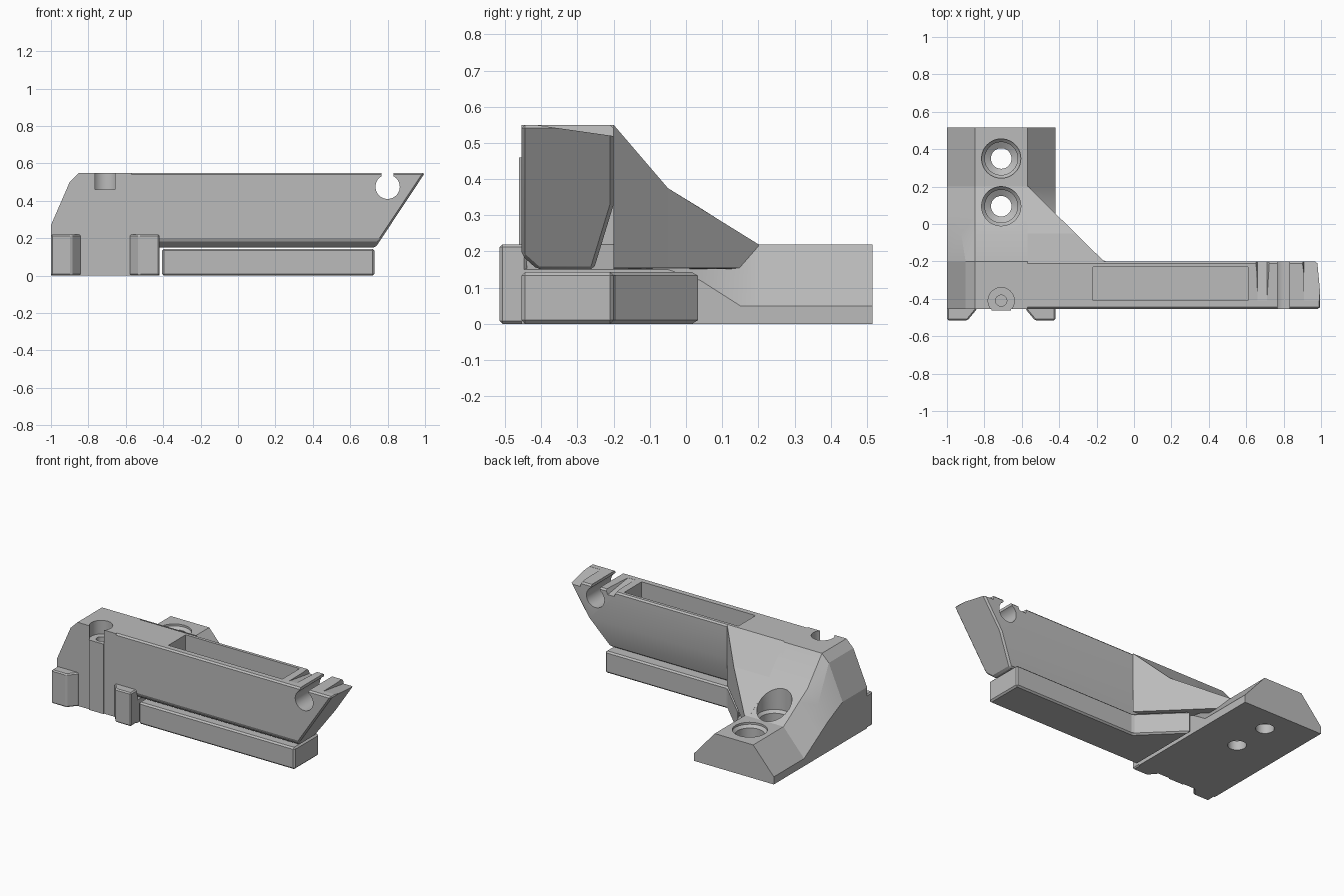
import bpy, bmesh, math
from mathutils import Vector

if "Cube" in bpy.data.objects:
    bpy.data.objects.remove(bpy.data.objects["Cube"])

grey = bpy.data.materials.new("plain_grey")
grey.use_nodes = True
GREY = (0.5, 0.5, 0.5, 1)
grey.diffuse_color = GREY
grey.node_tree.nodes["Principled BSDF"].inputs["Base Color"].default_value = GREY


def loft(name, sections, bevel=0.0):
    """Skin a closed solid through matching loops of points."""
    bm = bmesh.new()
    rings = [[bm.verts.new(p) for p in s] for s in sections]
    for a, b in zip(rings, rings[1:]):
        n = len(a)
        for i in range(n):
            j = (i + 1) % n
            bm.faces.new((a[i], a[j], b[j], b[i]))
    bm.faces.new(rings[0])
    bm.faces.new(rings[-1])
    bmesh.ops.remove_doubles(bm, verts=bm.verts[:], dist=0.0005)
    bmesh.ops.dissolve_degenerate(bm, edges=bm.edges[:], dist=0.0005)
    bmesh.ops.recalc_face_normals(bm, faces=bm.faces[:])
    mesh = bpy.data.meshes.new(name)
    bm.to_mesh(mesh)
    bm.free()
    ob = bpy.data.objects.new(name, mesh)
    bpy.context.scene.collection.objects.link(ob)
    mesh.materials.append(grey)
    if bevel:
        m = ob.modifiers.new("edge", 'BEVEL')
        m.width = bevel
        m.limit_method = 'ANGLE'
        m.angle_limit = math.radians(25)
    return ob


def prism(name, outline, z0, z1, bevel=0.0):
    return loft(name, [[(x, y, z) for x, y in outline] for z in (z0, z1)], bevel)


def box(name, x, y, z, bevel=0.0):
    return prism(name, [(x[0], y[0]), (x[1], y[0]), (x[1], y[1]), (x[0], y[1])], *z, bevel)


def turned(name, centre, profile, axis='Z', sides=40):
    """Solid of revolution from (radius, height) pairs."""
    rings = []
    for r, h in profile:
        ring = []
        for i in range(sides):
            t = math.tau * i / sides
            u, v = r * math.cos(t), r * math.sin(t)
            ring.append(Vector(centre) + Vector((u, v, h) if axis == 'Z' else (u, h, v)))
        rings.append(ring)
    return loft(name, rings)


def cut(target, *cutters):
    for c in cutters:
        m = target.modifiers.new("cut", 'BOOLEAN')
        m.operation = 'DIFFERENCE'
        m.solver = 'EXACT'
        m.object = c
        c.hide_render = True
        c.hide_viewport = True
        c.display_type = 'WIRE'


FRONT, BACK, REAR = -0.455, -0.2, 0.515

# Mounting body: y, left wall height, slope break (x, z), top, right wall height
stations = [
    (FRONT, 0.27, -0.9, 0.5, 0.55, 0.15),
    (BACK, 0.27, -0.9, 0.5, 0.55, 0.15),
    (-0.05, 0.2, -0.925, 0.288, 0.375, 0.15),
    (0.04, 0.146, -0.925, 0.233, 0.32, 0.12),
    (0.15, 0.08, -0.925, 0.165, 0.25, 0.05),
    (0.2, 0.05, -0.925, 0.135, 0.22, 0.05),
    (REAR, 0.05, -0.925, 0.135, 0.22, 0.05),
]
body = loft("mounting_body", [
    [(-1, y, 0), (-1, y, a), (bx, y, b), (-0.85, y, h), (-0.57, y, h),
     (-0.57, y, 0.22), (-0.42, y, r), (-0.42, y, 0)]
    for y, a, bx, b, h, r in stations])

# Screw holes with counterbores
for i, y in enumerate((0.35, 0.095)):
    cut(body, turned(f"screw_hole_cutter_{i}", (-0.71, y, 0),
                     [(0.055, -0.1), (0.055, 0.06), (0.088, 0.08), (0.088, 0.19),
                      (0.105, 0.207), (0.105, 0.7)]))

# Pin socket open to the front, with its strip below
PIN = (-0.71, -0.41, 0)
cut(body, turned("pin_socket_cutter", PIN, [(0.07, 0.46), (0.07, 0.7)]),
    turned("pin_bore_cutter", PIN, [(0.03, 0.4), (0.03, 0.5)]))
box("pin_strip", (-0.763, -0.657), (-0.462, -0.45), (0, 0.46))

# Corner gusset between body and arm
loft("gusset", [
    [(-0.6, y, 0.15), (-0.6, y, h), (x, y, h), (x, y, 0.155)]
    for y, h, x in ((BACK, 0.55, -0.16), (-0.05, 0.375, -0.313), (0.2, 0.22, -0.565))])

# Arm with a raked tip
section = [(FRONT, 0.19), (FRONT, 0.55), (BACK, 0.55),
           (BACK, 0.33), (-0.255, 0.15), (-0.41, 0.15)]
arm = loft("arm", [
    [(-0.6, y, z) for y, z in section],
    [(0.735 + (z - 0.15) * 0.6625, y, z) for y, z in section]], 0.01)
tip_trim = box("tip_trim_cutter", (1.0, 1.2), (-0.6, 0), (0.4, 0.7))
pocket = box("pocket_cutter", (-0.22, 0.61), (-0.41, -0.23), (0.3, 0.7))
rod_hole = turned("rod_hole_cutter", (0.8, 0, 0.475), [(0.065, -0.6), (0.065, 0)], 'Y')
rod_slot = box("rod_slot_cutter", (0.768, 0.832), (-0.6, 0), (0.5, 0.7))
cut(arm, tip_trim, pocket, rod_hole, rod_slot)

# Sloping reliefs on the top of the tip, widening toward the back
for i, (x0, x1) in enumerate(((0.66, 0.71), (0.91, 1.1))):
    cut(arm, loft(f"relief_cutter_{i}", [
        [(x0, y, z), (x1, y, z), (x1 + w, y, 0.6), (x0 - w, y, 0.6)]
        for y, z, w in ((-0.41, 0.549, 0.005), (-0.15, 0.512, 0.04))]))

# Rail beneath the arm
prism("lower_rail", [(-0.405, FRONT), (0.73, FRONT), (0.73, BACK),
                     (-0.16, BACK), (-0.405, 0.04)], 0, 0.143, 0.01)

# Front feet, mirrored about the body centre
for side, name in ((-1, "left_edge_foot"), (1, "right_edge_foot")):
    outline = [(0.29, -0.44), (0.29, -0.515), (0.18, -0.515), (0.13, FRONT), (0.13, -0.44)]
    prism(name, [(-0.71 + side * x, y) for x, y in outline], 0, 0.22, 0.012)

# Smooth the round walls while keeping edges sharp
for ob in (body, arm):
    for o in bpy.context.selected_objects:
        o.select_set(False)
    ob.select_set(True)
    bpy.context.view_layer.objects.active = ob
    for m in list(ob.modifiers):
        bpy.ops.object.modifier_apply(modifier=m.name)
    bpy.ops.object.shade_smooth_by_angle(angle=math.radians(20))
